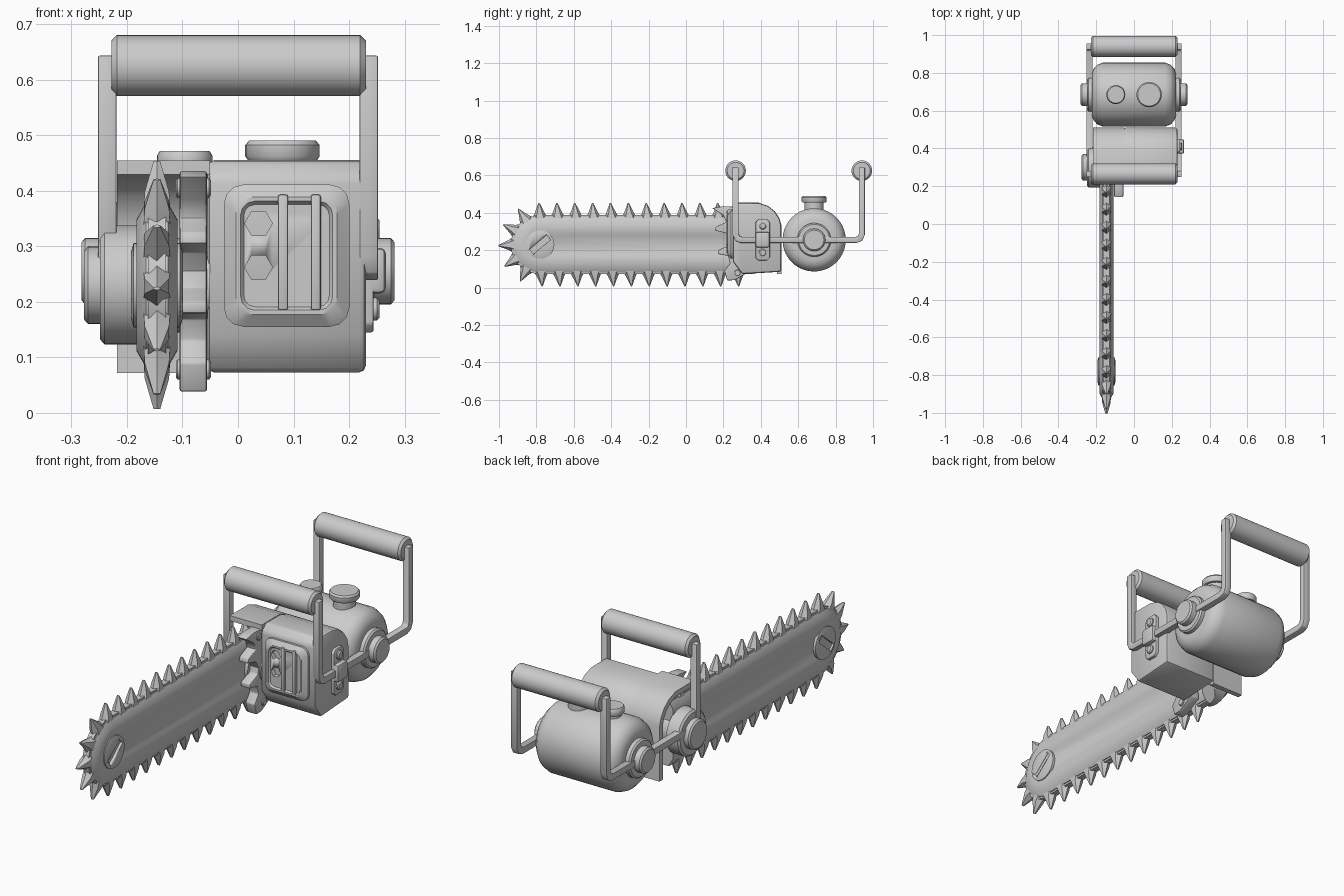
import bpy, bmesh
from math import sin, cos, pi
from mathutils import Vector, Matrix

cube = bpy.data.objects.get("Cube")
if cube:
    bpy.data.objects.remove(cube)

grey = bpy.data.materials.new("plain_grey")
grey.use_nodes = True
GREY = (0.6, 0.6, 0.6, 1)
grey.diffuse_color = GREY
grey.node_tree.nodes["Principled BSDF"].inputs["Base Color"].default_value = GREY


def loft(name, rings, bevel=0.0, closed=False):
    """Skin a list of equal rings; cap the ends, or join last to first."""
    bm = bmesh.new()
    loops = [[bm.verts.new(p) for p in ring] for ring in rings]
    pairs = list(zip(loops, loops[1:]))
    if closed:
        pairs.append((loops[-1], loops[0]))
    else:
        bm.faces.new(loops[0])
        bm.faces.new(loops[-1])
    for a, b in pairs:
        n = len(a)
        for i in range(n):
            bm.faces.new((a[i], a[(i + 1) % n], b[(i + 1) % n], b[i]))
    bmesh.ops.recalc_face_normals(bm, faces=bm.faces[:])
    mesh = bpy.data.meshes.new(name)
    bm.to_mesh(mesh)
    bm.free()
    mesh.materials.append(grey)
    ob = bpy.data.objects.new(name, mesh)
    bpy.context.collection.objects.link(ob)
    bpy.ops.object.select_all(action='DESELECT')
    ob.select_set(True)
    bpy.context.view_layer.objects.active = ob
    if bevel:
        mod = ob.modifiers.new("bevel", 'BEVEL')
        mod.width = bevel
        mod.segments = 2
        mod.angle_limit = 0.7
        bpy.ops.object.modifier_apply(modifier=mod.name)
    bpy.ops.object.shade_smooth_by_angle(angle=0.6)
    return ob


def prism(name, outline, x0, x1, bevel=0.0):
    """Extrude a (y, z) outline along x."""
    return loft(name, [[(x, y, z) for y, z in outline] for x in (x0, x1)], bevel)


def lathe(name, profile, y, z, sides=32):
    """Turn an (x, radius) profile around an axis parallel to x."""
    ang = [2 * pi * i / sides for i in range(sides)]
    return loft(name, [[(x, y + r * cos(a), z + r * sin(a)) for a in ang] for x, r in profile])


def lathe_up(name, profile, x, y, sides=28):
    """Turn a (z, radius) profile around an upright axis."""
    ang = [2 * pi * i / sides for i in range(sides)]
    return loft(name, [[(x + r * cos(a), y + r * sin(a), z) for a in ang] for z, r in profile])


def strip(path, half):
    """Outline of a band that follows a (y, z) path."""
    pts = [Vector(p) for p in path]
    sides = ([], [])
    for i, p in enumerate(pts):
        a = (p - pts[max(i - 1, 0)]).normalized()
        b = (pts[min(i + 1, len(pts) - 1)] - p).normalized()
        t = (a + b).normalized()
        n = Vector((-t.y, t.x))
        ref = a if i else b
        w = half / max(abs(t.dot(ref)), 0.5)
        sides[0].append(p + n * w)
        sides[1].append(p - n * w)
    return sides[0] + sides[1][::-1]


def cut(target, cutter):
    mod = target.modifiers.new("cut", 'BOOLEAN')
    mod.object = cutter
    mod.solver = 'EXACT'
    bpy.context.view_layer.objects.active = target
    bpy.ops.object.modifier_apply(modifier=mod.name)
    bpy.data.objects.remove(cutter)


# Guide bar: a long plate with a rounded nose and a sunken middle band
BX, BZ, NOSE, TAIL = -0.146, 0.23, -0.78, 0.36


def stadium(x, r, nose=NOSE, tail=TAIL, n=16):
    arc = [(nose - r * sin(pi * i / n), BZ + r * cos(pi * i / n)) for i in range(n + 1)]
    return [(BX + x, y, z) for y, z in arc + [(tail, BZ - r), (tail, BZ + r)]]


half = [(0.030, 0.045), (0.037, 0.058), (0.037, 0.118), (0.020, 0.148)]
loft("guide_bar", [stadium(-x, r) for x, r in half] + [stadium(x, r) for x, r in half[::-1]])
loft("chain_band", [stadium(-0.016, 0.157), stadium(0.016, 0.157)])

# Nose bolt with a slanted slot on both faces
bolt = lathe("nose_bolt", [(BX - 0.047, 0.058), (BX - 0.042, 0.076), (BX + 0.042, 0.076),
                           (BX + 0.047, 0.058)], NOSE, BZ)
slot = strip([(NOSE - 0.045, BZ - 0.038), (NOSE + 0.045, BZ + 0.038)], 0.017)
for x in (BX - 0.05, BX + 0.05):
    cut(bolt, prism("slot_cutter", slot, x - 0.015, x + 0.015))


# Chain teeth: wedges around the bar edge
def tooth(name, y, z, out):
    run = Vector((-out.y, out.x))
    base = Vector((y, z))

    def ring(h, w, t, lean):
        c = base + out * h + run * lean
        return [(BX + sx * t * f, *(c + run * w * s)) for sx, s, f in
                ((0, -1, 1), (1, -0.5, 1), (1, 0.5, 1), (0, 1, 1), (-1, 0.5, 1), (-1, -0.5, 1))]
    loft(name, [ring(0.135, 0.046, 0.024, 0), ring(0.168, 0.027, 0.022, 0.002),
                ring(0.223, 0.003, 0.006, 0.006)])


PITCH = 0.0955
for i in range(12):
    y = NOSE + PITCH * i
    tooth("top_tooth", y, BZ, Vector((0, 1)))
    tooth("bottom_tooth", y + 0.005, BZ, Vector((0, -1)))
for i in range(1, 6):
    a = pi * i / 6
    tooth("nose_tooth", NOSE, BZ, Vector((-sin(a), cos(a))))

# Engine block and the thin cover that overhangs the bar
roof = [(0.51, 0.33), (0.50, 0.37), (0.475, 0.408), (0.44, 0.436), (0.39, 0.453)]
prism("engine_block", [(0.25, 0.14), (0.30, 0.072), (0.51, 0.085)] + roof
      + [(0.28, 0.455), (0.25, 0.425)], -0.055, 0.23, 0.012)
prism("bar_cover", strip([(0.498, 0.072), (0.498, 0.33), (0.488, 0.365), (0.465, 0.4), (0.435, 0.424),
                          (0.385, 0.442), (0.25, 0.442)], 0.0125), -0.218, -0.05)


# Front panel: rounded plate with sunken face, ribs and two hex holes
def rounded(y, grow, r):
    cx, cz, w, h = 0.0875, 0.283, 0.113 + grow, 0.128 + grow
    pts = []
    for k, (sx, sz) in enumerate(((1, 1), (-1, 1), (-1, -1), (1, -1))):
        for j in range(4):
            a = pi / 2 * (k + j / 3)
            pts.append((cx + sx * (w - r) + r * cos(a), y, cz + sz * (h - r) + r * sin(a)))
    return pts


panel = loft("front_panel", [rounded(0.27, 0, 0.035), rounded(0.24, 0, 0.035),
                             rounded(0.222, -0.022, 0.03), rounded(0.222, -0.03, 0.025),
                             rounded(0.23, -0.036, 0.02)])
for z in (0.262, 0.341):
    hexagon = [(0.037 + 0.025 * cos(pi * k / 3), 0.025 * sin(pi * k / 3) + z) for k in range(6)]
    cut(panel, loft("hole_cutter", [[(x, y, zz) for x, zz in hexagon] for y in (0.2, 0.25)]))
for x in (0.081, 0.14):
    prism("panel_rib", [(0.24, 0.185), (0.216, 0.185), (0.216, 0.393), (0.24, 0.393)],
          x - 0.009, x + 0.009, 0.004)

# Bumper claws beside the bar
prism("bumper_claws", [(0.31, 0.43), (0.20, 0.435), (0.14, 0.425), (0.20, 0.385), (0.215, 0.35),
                       (0.16, 0.325), (0.155, 0.305), (0.215, 0.29), (0.235, 0.255), (0.23, 0.225),
                       (0.17, 0.2), (0.17, 0.18), (0.225, 0.17), (0.235, 0.13), (0.205, 0.09),
                       (0.22, 0.038), (0.26, 0.04), (0.34, 0.085)], -0.105, -0.056, 0.004)
for y, z in ((0.275, 0.078), (0.235, 0.405)):
    lathe("claw_screw", [(-0.112, 0.014), (-0.109, 0.018), (-0.052, 0.018), (-0.049, 0.014)], y, z, 12)

# Drive hub on the bar side
lathe("drive_hub", [(-0.05, 0.06), (-0.10, 0.06), (-0.10, 0.085), (-0.18, 0.085), (-0.18, 0.107),
                    (-0.24, 0.107), (-0.248, 0.098), (-0.248, 0.07), (-0.27, 0.07),
                    (-0.277, 0.062)], 0.30, BZ)

# Fuel tank with end caps and filler caps
TY, TZ = 0.685, 0.255
end = [(0.222, 0.11), (0.215, 0.135), (0.195, 0.157), (0.165, 0.169)]
lathe("fuel_tank", [(-x, r) for x, r in end] + [(x, r) for x, r in end[::-1]], TY, TZ, 40)
for s in (-1, 1):
    lathe("tank_end_cap", [(s * x, r) for x, r in ((0.20, 0.09), (0.24, 0.09), (0.247, 0.083), (0.247, 0.06),
                                                   (0.275, 0.06), (0.282, 0.052))], TY, TZ)
for x, r, top in ((0.08, 0.067, 0.49), (-0.096, 0.05, 0.471)):
    lathe_up("filler_cap", [(0.38, r * 0.75), (top - 0.035, r * 0.75), (top - 0.035, r * 0.93),
                            (top - 0.028, r), (top - 0.008, r), (top, r * 0.9)], x, TY)

# Handle frame on both sides, with two grips
FY, RY, GZ = 0.265, 0.94, 0.625
frame = [(FY, GZ + 0.018), (FY, 0.285), (FY + 0.01, 0.263), (FY + 0.03, TZ), (RY - 0.03, TZ),
         (RY - 0.01, 0.263), (RY, 0.285), (RY, GZ + 0.018)]
for s in (-1, 1):
    prism("handle_frame", strip(frame, 0.016), s * 0.219, s * 0.252, 0.003)
for y in (FY, RY):
    lathe("handle_grip", [(-0.228, 0.045), (-0.218, 0.055), (0.22, 0.055), (0.23, 0.045)], y, GZ)

# Clamp that holds the frame to the block
prism("clamp_plate", [(0.372, 0.16), (0.387, 0.145), (0.433, 0.145), (0.448, 0.16), (0.448, 0.35),
                      (0.433, 0.365), (0.387, 0.365), (0.372, 0.35)], 0.22, 0.244, 0.004)
prism("clamp_strap", [(0.372, 0.215), (0.448, 0.215), (0.448, 0.297), (0.372, 0.297)], 0.235, 0.266, 0.01)
for z in (0.187, 0.331):
    lathe("clamp_screw", [(0.235, 0.021), (0.25, 0.021), (0.255, 0.015)], 0.41, z, 12)
